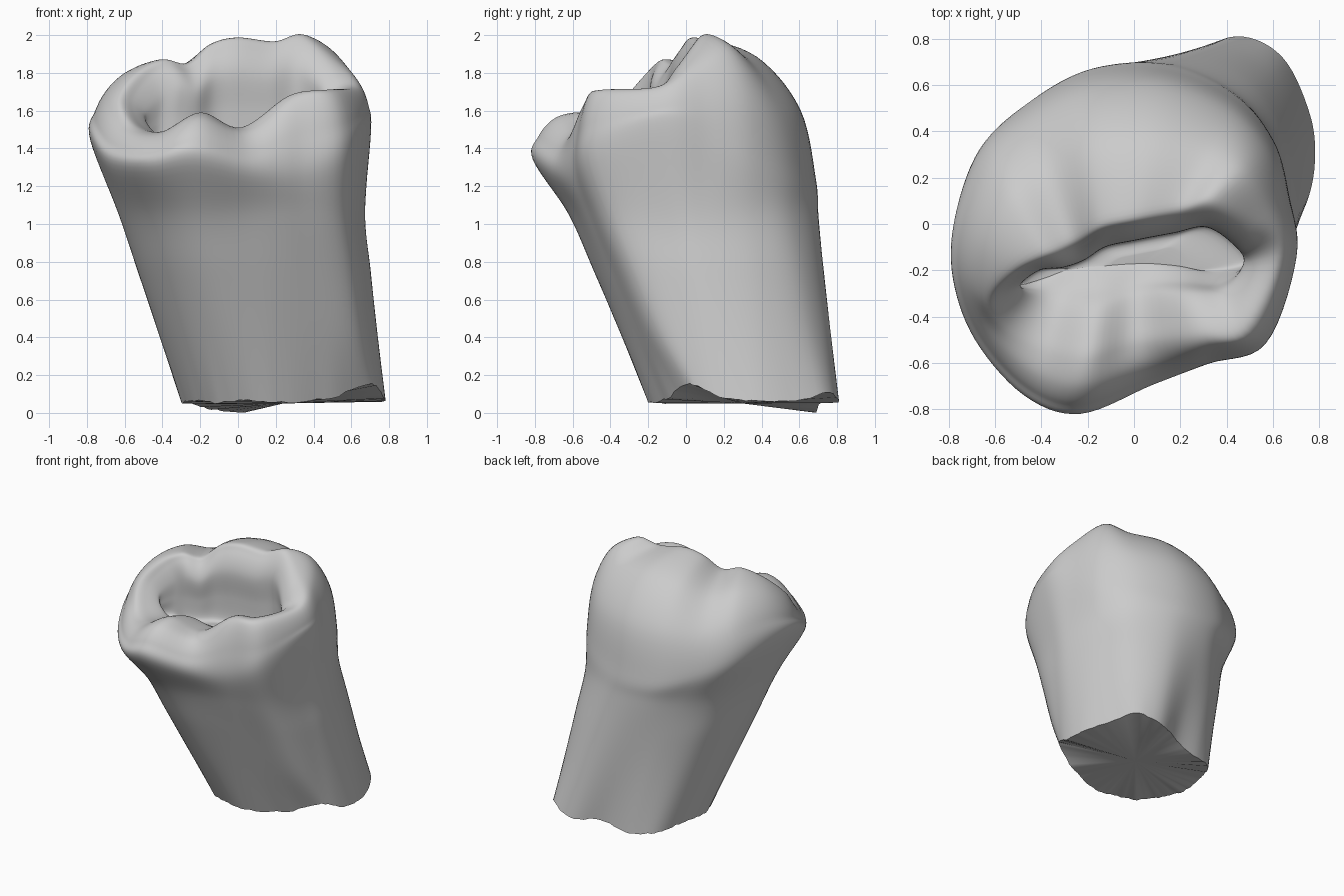
import bpy, bmesh, random
from math import atan2, cos, sin, pi, exp, radians
from mathutils import Vector as V

random.seed(4)
if "Cube" in bpy.data.objects:
    bpy.data.objects.remove(bpy.data.objects["Cube"])

# Ridge line running over the cusps, counterclockwise from the +x side
CREST = [V(p) for p in (
    (.61, -.14, 1.73), (.53, .01, 1.86), (.36, .12, 2.0), (.2, .1, 1.965),
    (.0, .07, 1.985), (-.15, .04, 1.95), (-.28, -.03, 1.85), (-.42, -.1, 1.87),
    (-.55, -.2, 1.8), (-.63, -.33, 1.66), (-.55, -.46, 1.52), (-.4, -.55, 1.49),
    (-.2, -.59, 1.59), (.02, -.52, 1.51), (.28, -.49, 1.68), (.48, -.45, 1.71))]
# Widest line of the crown, matching point for point
BULGE = [V(p) for p in (
    (.7, -.14, 1.5), (.67, .12, 1.43), (.6, .36, 1.35), (.42, .56, 1.28),
    (.12, .68, 1.24), (-.2, .66, 1.24), (-.46, .52, 1.3), (-.66, .33, 1.38),
    (-.765, .04, 1.45), (-.775, -.22, 1.43), (-.68, -.49, 1.32), (-.47, -.73, 1.3),
    (-.23, -.81, 1.34), (.08, -.69, 1.27), (.32, -.6, 1.28), (.57, -.51, 1.36))]
# Neck and broken root end, matching point for point
NECK = [V((x, y, 1.05)) for x, y in (
    (.66, -.1), (.665, .1), (.6, .36), (.46, .56), (.2, .69), (-.1, .68), (-.32, .57), (-.5, .38),
    (-.6, .13), (-.63, -.12), (-.56, -.35), (-.4, -.54), (-.2, -.62), (.07, -.58), (.32, -.52), (.56, -.41))]
BASE = [V((x, y, .06)) for x, y in (
    (.74, .08), (.78, .26), (.76, .47), (.64, .72), (.44, .81), (.2, .71), (-.02, .68), (-.18, .6),
    (-.27, .43), (-.3, .24), (-.27, .08), (-.19, -.06), (-.02, -.17), (.16, -.2), (.42, -.12), (.66, -.02))]
FLOOR = V((.0, -.2, 1.39))


def spline(a, b, c, d, t):
    return .5 * (2 * b + (c - a) * t + (2 * a - 5 * b + 4 * c - d) * t * t
                 + (3 * b - a - 3 * c + d) * t ** 3)


def bump(angle, middle, width):
    d = (angle - radians(middle) + pi) % (2 * pi) - pi
    return exp(-(d / width) ** 2)


def blend(low, high, t):
    return [p.lerp(q, t) for p, q in zip(low, high)]


def shoulder_ring(t):
    ring = []
    for b, c in zip(BULGE, CREST):
        p = b.lerp(c, 1 - cos(t))
        p.z = b.z + (c.z - b.z) * sin(t)
        ring.append(p)
    return ring


def basin_ring(inset, depth):
    ring = []
    for c in CREST:
        goal = V((max(-.35, min(.35, c.x * .7)), FLOOR.y, c.z))
        # The front wall slopes while the back one is undercut
        slope = depth * max(0, -c.y - .3)
        p = c + (goal - c).normalized() * (inset + slope)
        p.z += (FLOOR.z - c.z) * depth
        ring.append(p)
    return ring


# Rings from the broken root, over the cusps and down into the basin
rings = [BASE, blend(BASE, NECK, .35), blend(BASE, NECK, .7), NECK]
rings += [BULGE, shoulder_ring(pi / 6), shoulder_ring(pi / 3), CREST]
rings += [basin_ring(.08, .07), basin_ring(.14, .3), basin_ring(.13, .65), basin_ring(.14, .95)]
rings.append(blend(rings[-1], [FLOOR] * len(CREST), .5))

# Resample smoothly around each ring, then along each column
STEPS, ROWS = 7, 7
fine = []
for ring in rings:
    n = len(ring)
    fine.append([spline(ring[i - 1], ring[i], ring[(i + 1) % n], ring[(i + 2) % n], k / STEPS)
                 for i in range(n) for k in range(STEPS)])

# Ragged edge where the root is broken off
for p in fine[0]:
    a = atan2(p.y - .3, p.x - .24)
    p.z = max(0, .06 - .06 * bump(a, 124, .4) + .09 * bump(a, -33, .35) + .04 * bump(a, 50, .25)
              + .006 * sin(a * 9) + random.uniform(-.006, .006))

rows = []
last = len(fine) - 1
for i in range(last):
    a, b, c, d = fine[max(i - 1, 0)], fine[i], fine[i + 1], fine[min(i + 2, last)]
    for k in range(ROWS):
        rows.append([spline(*q, k / ROWS) for q in zip(a, b, c, d)])
rows.append(fine[last])

bm = bmesh.new()
grid = [[bm.verts.new(p) for p in row] for row in rows]
count = len(grid[0])
floor_mid = bm.verts.new(FLOOR)
base_mid = bm.verts.new((.24, .3, .05))
for j in range(count):
    k = (j + 1) % count
    for low, high in zip(grid, grid[1:]):
        bm.faces.new((low[j], low[k], high[k], high[j]))
    bm.faces.new((grid[-1][j], grid[-1][k], floor_mid))
    bm.faces.new((grid[0][k], grid[0][j], base_mid))
bmesh.ops.recalc_face_normals(bm, faces=bm.faces)

mesh = bpy.data.meshes.new("tooth")
bm.to_mesh(mesh)
bm.free()
tooth = bpy.data.objects.new("tooth", mesh)
bpy.context.collection.objects.link(tooth)

# Plain grey enamel
grey = bpy.data.materials.new("light grey")
grey.use_nodes = True
grey.diffuse_color = (.6, .6, .6, 1)
grey.node_tree.nodes["Principled BSDF"].inputs["Base Color"].default_value = (.6, .6, .6, 1)
mesh.materials.append(grey)

bpy.context.view_layer.objects.active = tooth
tooth.select_set(True)
bpy.ops.object.shade_smooth_by_angle(angle=radians(40))
